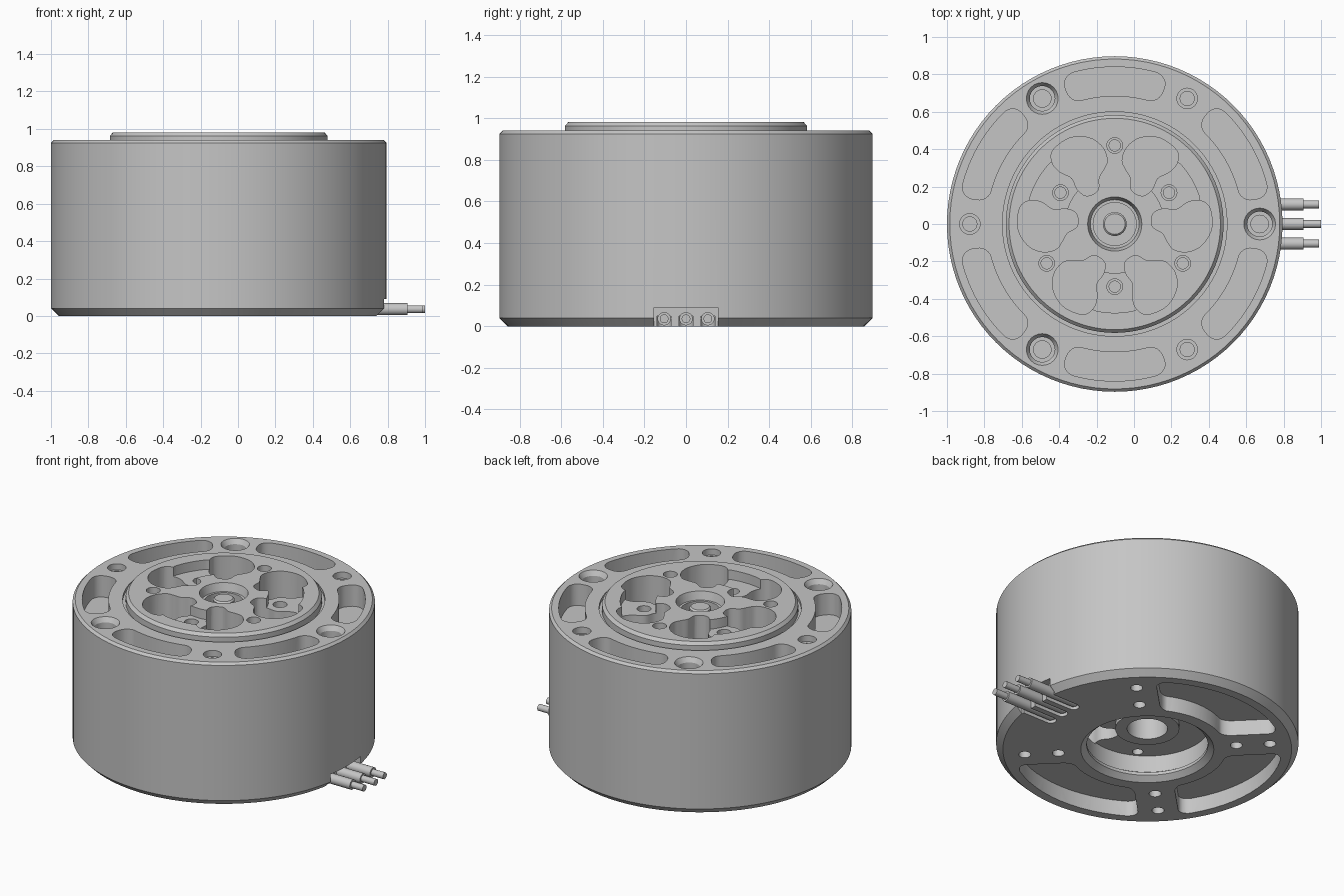
import bpy, bmesh, math
from math import pi, sin, cos, radians
from mathutils import Matrix, Vector

cube = bpy.data.objects.get("Cube")
if cube:
    bpy.data.objects.remove(cube, do_unlink=True)

CX = -0.103   # motor axis
R = 0.897     # housing radius
TOP = 0.982   # hub face

grey = bpy.data.materials.new("machined_grey")
grey.use_nodes = True
COLOUR = (0.56, 0.56, 0.56, 1)
grey.diffuse_color = COLOUR
grey.node_tree.nodes["Principled BSDF"].inputs["Base Color"].default_value = COLOUR


def make(name, bm, x=CX):
    bmesh.ops.recalc_face_normals(bm, faces=bm.faces)
    mesh = bpy.data.meshes.new(name)
    bm.to_mesh(mesh)
    bm.free()
    mesh.materials.append(grey)
    ob = bpy.data.objects.new(name, mesh)
    ob.location.x = x
    bpy.context.collection.objects.link(ob)
    return ob


def activate(ob):
    bpy.ops.object.select_all(action='DESELECT')
    ob.select_set(True)
    bpy.context.view_layer.objects.active = ob


def lathe(bm, profile, at=(0, 0), steps=24):
    """Closed solid turned about z; the profile starts and ends on the axis."""
    rings = []
    for r, z in profile:
        count = 1 if r == 0 else steps
        rings.append([bm.verts.new((at[0] + r * cos(2 * pi * i / steps),
                                    at[1] + r * sin(2 * pi * i / steps), z))
                      for i in range(count)])
    for a, b in zip(rings, rings[1:]):
        for i in range(steps):
            j = (i + 1) % steps
            loop = [a[i % len(a)], a[j % len(a)], b[j % len(b)], b[i % len(b)]]
            bm.faces.new(list(dict.fromkeys(loop)))


def prism(bm, outline, z0, z1, angle=0):
    """Extruded outline, turned about the motor axis."""
    rot = Matrix.Rotation(radians(angle), 3, 'Z')
    low = [bm.verts.new(rot @ Vector((x, y, z0))) for x, y in outline]
    high = [bm.verts.new(rot @ Vector((x, y, z1))) for x, y in outline]
    bm.faces.new(low)
    bm.faces.new(high)
    for i in range(len(low)):
        j = (i + 1) % len(low)
        bm.faces.new((low[i], low[j], high[j], high[i]))


def sector(r0, r1, corner, half_angle):
    """Ring sector with rounded corners; half_angle gives its reach at a radius."""
    mid, h = (r0 + r1) / 2, (r1 - r0) / 2
    length = mid * half_angle(mid)
    flat = []
    for k, (sx, sy) in enumerate(((1, 1), (-1, 1), (-1, -1), (1, -1))):
        for i in range(7):
            a = pi / 2 * (k + i / 6)
            flat.append((sx * (length - corner) + corner * cos(a),
                         sy * (h - corner) + corner * sin(a)))
        if k % 2 == 0:   # subdivide the long curved sides
            run = sx * (length - corner)
            flat += [(run * (1 - i / 6), sy * h) for i in range(1, 12)]
    points = []
    for s, d in flat:
        a, r = s / length * half_angle(mid + d), mid + d
        points.append((r * cos(a), r * sin(a)))
    return points


def smooth_loop(points, steps=5):
    out, n = [], len(points)
    for i in range(n):
        p0, p1, p2, p3 = (Vector(points[(i + k) % n]) for k in (-1, 0, 1, 2))
        for s in range(steps):
            t = s / steps
            out.append((p1 * 2 + (p2 - p0) * t + (p0 * 2 - p1 * 5 + p2 * 4 - p3) * t * t
                        + (p1 * 3 - p0 - p2 * 3 + p3) * t ** 3) / 2)
    return out


def polar(r, degrees):
    return r * cos(radians(degrees)), r * sin(radians(degrees))


def cut(target, bm):
    cutter = make("cutter", bm)
    cutter.hide_render = True
    mod = target.modifiers.new("cut", 'BOOLEAN')
    mod.operation, mod.solver, mod.object = 'DIFFERENCE', 'EXACT', cutter
    activate(target)
    bpy.ops.object.modifier_apply(modifier=mod.name)
    bpy.data.objects.remove(cutter, do_unlink=True)


# Housing with raised hub, hub groove and chamfered rims
bm = bmesh.new()
lathe(bm, [(0, TOP), (.565, TOP), (.582, .963), (.582, .92), (.6, .92), (.6, .94),
           (R - .015, .94), (R, .925), (R, .04), (R - .04, 0), (0, 0)], steps=96)
housing = make("motor_housing", bm)

# Top recesses: curved slots, lobes, screw holes and shaft bore
lobe = smooth_loop([(.04, .34), (.065, .41), (.135, .46), (.24, .46), (.33, .395), (.335, .33),
                    (.295, .28), (.23, .245), (.2, .185), (.15, .15), (.09, .18), (.085, .245),
                    (.06, .29)])
mirrored = [(-x, y) for x, y in lobe]
slot = sector(.685, .84, .065, lambda r: radians(20))
bm = bmesh.new()
for k in range(6):
    prism(bm, slot, .8, 1.1, 30 + 60 * k)
for k in range(3):
    prism(bm, lobe, .72, 1.1, 120 * k)
    prism(bm, mirrored, .72, 1.1, 120 * k)
    lathe(bm, [(0, 1.1), (.085, 1.1), (.085, .94), (.067, .91), (.067, .87),
               (.047, .87), (.047, .78), (0, .78)], polar(.775, 120 * k))
    lathe(bm, [(0, 1.1), (.055, 1.1), (.055, .9), (.038, .9), (.038, .78), (0, .78)],
          polar(.775, 60 + 120 * k))
    lathe(bm, [(0, 1.1), (.042, 1.1), (.042, .93), (.03, .93), (.03, .8), (0, .8)],
          polar(.42, 90 + 120 * k))
lathe(bm, [(0, 1.1), (.145, 1.1), (.145, TOP), (.13, .93), (.115, .93), (.115, .7), (0, .7)],
      steps=40)
cut(housing, bm)

# Sunken ledges that join the lobes in pairs, each with a screw hole
ledge = sector(.265, .475, .04, lambda r: radians(18))
bm = bmesh.new()
for k in range(3):
    prism(bm, ledge, .92, 1.1, 30 + 120 * k)
cut(housing, bm)
bm = bmesh.new()
for k in range(3):
    lathe(bm, [(0, 1.1), (.042, 1.1), (.042, .88), (.03, .88), (.03, .78), (0, .78)],
          polar(.335, 30 + 120 * k))
cut(housing, bm)

# Underside: stepped bore, three pockets, mounting holes and wire notch
bm = bmesh.new()
lathe(bm, [(0, -.05), (.395, -.05), (.395, 0), (.36, .03), (.36, .05), (.375, .06), (.375, .17),
           (.19, .17), (.19, .14), (.12, .14), (.12, .4), (0, .4)], steps=64)
pocket = sector(.47, .8, .06, lambda r: pi / 4 - math.asin(.12 / r))
for a in (90, 180, 270):
    prism(bm, pocket, -.05, .1, a)
for a in (45, 135, 225, 315):
    for r in (.53, .73):
        lathe(bm, [(0, -.05), (.036, -.05), (.036, .15), (0, .15)], polar(r, a))
prism(bm, [(.84, -.155), (1, -.155), (1, .155), (.84, .155)], -.05, .09)
cut(housing, bm)

# Wire channels, inner lobes and inner screw holes
WIRES = (-.105, 0, .105)
bm = bmesh.new()
for y in WIRES:
    cap = [(.66 + .034 * cos(a), y + .034 * sin(a))
           for a in (pi / 2 + pi * i / 8 for i in range(9))]
    prism(bm, cap + [(.86, y - .034), (.86, y + .034)], -.05, .05)
prism(bm, lobe, .16, .32, 240)
prism(bm, mirrored, .16, .32, 240)
for a in (120, 240):
    lathe(bm, [(0, .16), (.032, .16), (.032, .28), (0, .28)], polar(.33, a))
cut(housing, bm)

# Shaft
bm = bmesh.new()
lathe(bm, [(0, .95), (.055, .95), (.064, .941), (.064, .68), (0, .68)], steps=32)
shaft = make("shaft", bm)

# Wires: insulation with bare conductor ends
parts = [housing, shaft]
for name, y in zip(("right_wire", "middle_wire", "left_wire"), WIRES):
    tip = 1.0 if y == 0 else .99
    bm = bmesh.new()
    lathe(bm, [(0, .525), (.02, .53), (.032, .55), (.032, .905), (.021, .905), (.021, tip),
               (0, tip)], steps=20)
    bmesh.ops.rotate(bm, verts=bm.verts, matrix=Matrix.Rotation(pi / 2, 3, 'Y'))
    bmesh.ops.translate(bm, verts=bm.verts, vec=(0, y, .036))
    parts.append(make(name, bm, 0))

for ob in parts:
    activate(ob)
    bpy.ops.object.shade_smooth_by_angle(angle=radians(30))
